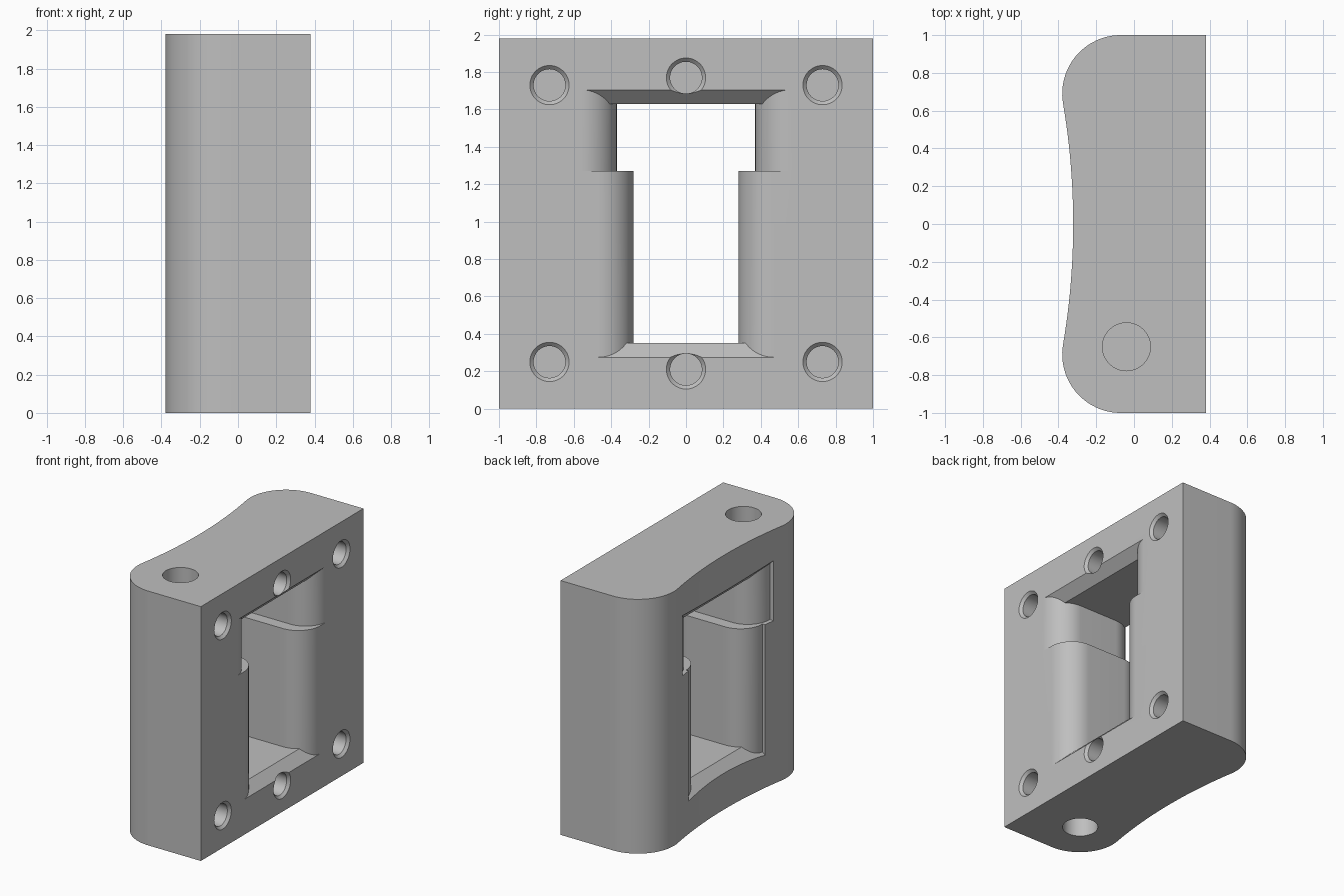
import bpy, bmesh
from math import sin, cos, pi, sqrt, radians
from mathutils import Matrix, Vector

cube = bpy.data.objects.get("Cube")
if cube:
    bpy.data.objects.remove(cube, do_unlink=True)

HEIGHT = 1.98
BACK, FRONT = -0.33, 0.38      # window face planes along x
FLARE, CHAMFER = 0.19, 0.075

grey = bpy.data.materials.new("plain grey")
grey.use_nodes = True
colour = (0.52, 0.52, 0.52, 1)
grey.diffuse_color = colour
grey.node_tree.nodes["Principled BSDF"].inputs["Base Color"].default_value = colour


def make_object(name, bm):
    bmesh.ops.recalc_face_normals(bm, faces=bm.faces)
    mesh = bpy.data.meshes.new(name)
    bm.to_mesh(mesh)
    bm.free()
    mesh.materials.append(grey)
    obj = bpy.data.objects.new(name, mesh)
    bpy.context.collection.objects.link(obj)
    return obj


def prism(name, points, offset):
    """Extrude a closed outline of 3D points along an offset."""
    bm = bmesh.new()
    face = bm.faces.new([bm.verts.new(p) for p in points])
    new = bmesh.ops.extrude_face_region(bm, geom=[face])["geom"]
    bmesh.ops.translate(bm, verts=[v for v in new if isinstance(v, bmesh.types.BMVert)],
                        vec=Vector(offset))
    return make_object(name, bm)


def lathe(name, rings, place):
    """Stack of (radius, height) rings closed with caps, then moved into place."""
    bm = bmesh.new()
    n = 48
    loops = [[bm.verts.new((r * cos(2 * pi * i / n), r * sin(2 * pi * i / n), h))
              for i in range(n)] for r, h in rings]
    for a, b in zip(loops, loops[1:]):
        for i in range(n):
            j = (i + 1) % n
            bm.faces.new((a[i], a[j], b[j], b[i]))
    bm.faces.new(loops[0])
    bm.faces.new(loops[-1])
    bmesh.ops.transform(bm, matrix=place, verts=bm.verts)
    return make_object(name, bm)


def boolean(target, cutter, operation="DIFFERENCE", keep=False):
    bpy.context.view_layer.objects.active = target
    mod = target.modifiers.new("cut", "BOOLEAN")
    mod.object, mod.operation, mod.solver = cutter, operation, "EXACT"
    bpy.ops.object.modifier_apply(modifier=mod.name)
    if not keep:
        bpy.data.objects.remove(cutter, do_unlink=True)


# Body: flat mounting face, two rounded corners and a shallow hollow back
R = 0.31
half = [(FRONT, 1.0)]
for i in range(25):
    a = radians(90 + 100 * i / 24)
    half.append((-0.07 + R * cos(a), 0.69 + R * sin(a)))
end_x, end_y = half[-1]
sag = -0.322 - end_x
big = (end_y ** 2 + sag ** 2) / (2 * sag)
for i in range(1, 13):
    y = end_y * (1 - i / 12)
    half.append((-0.322 - big + sqrt(big ** 2 - y ** 2), y))
outline = half + [(x, -y) for x, y in reversed(half[:-1])]
body = prism("mounting_block", [(x, y, 0) for x, y in outline], (0, 0, HEIGHT))


# Window: two widths, side walls flaring towards both faces
def flared_cutter(name, width, z0, z1):
    side = [(FRONT + 0.2, width + FLARE)]
    for i in range(21):
        a = pi / 2 * i / 20
        side.append((FRONT - FLARE + FLARE * cos(a), width + FLARE - FLARE * sin(a)))
    for i in range(21):
        a = pi / 2 * i / 20
        side.append((BACK + FLARE - FLARE * sin(a), width + FLARE - FLARE * cos(a)))
    side.append((BACK - 0.2, width + FLARE))
    pts = side + [(x, -y) for x, y in reversed(side)]
    return prism(name, [(x, y, z0) for x, y in pts], (0, 0, z1 - z0))


# Sill and head slope outward at both faces
LOW, STEP, HIGH = 0.35, 1.27, 1.63
top = [(FRONT + 0.1, HIGH + CHAMFER + 0.1), (FRONT - CHAMFER, HIGH),
       (BACK + CHAMFER, HIGH), (BACK - 0.1, HIGH + CHAMFER + 0.1)]
sill = [(x, LOW + HIGH - z) for x, z in reversed(top)]
limits = prism("window_limits", [(x, -1, z) for x, z in top + sill], (0, 2, 0))
for name, width, z0, z1 in (("lower_window", 0.28, 0.1, STEP + 0.1),
                            ("upper_window", 0.37, STEP, 1.85)):
    cutter = flared_cutter(name, width, z0, z1)
    boolean(cutter, limits, "INTERSECT", keep=True)
    boolean(body, cutter)
bpy.data.objects.remove(limits, do_unlink=True)

# Countersunk screw holes in the flat face
rings = [(0.085, -0.25), (0.085, -0.02), (0.105, 0), (0.105, 0.05)]
for y, z in ((-0.73, 0.25), (0, 0.21), (0.73, 0.25),
             (-0.73, 1.73), (0, 1.77), (0.73, 1.73)):
    place = Matrix.Translation((FRONT, y, z)) @ Matrix.Rotation(pi / 2, 4, "Y")
    boolean(body, lathe("screw_hole", rings, place))

# Blind pivot holes in both ends
for z in (0, HEIGHT):
    place = Matrix.Translation((-0.04, -0.65, z))
    boolean(body, lathe("pivot_hole", [(0.127, -0.3), (0.127, 0.3)], place))

bpy.ops.object.select_all(action="DESELECT")
body.select_set(True)
bpy.context.view_layer.objects.active = body
bpy.ops.object.shade_smooth_by_angle(angle=radians(25))
